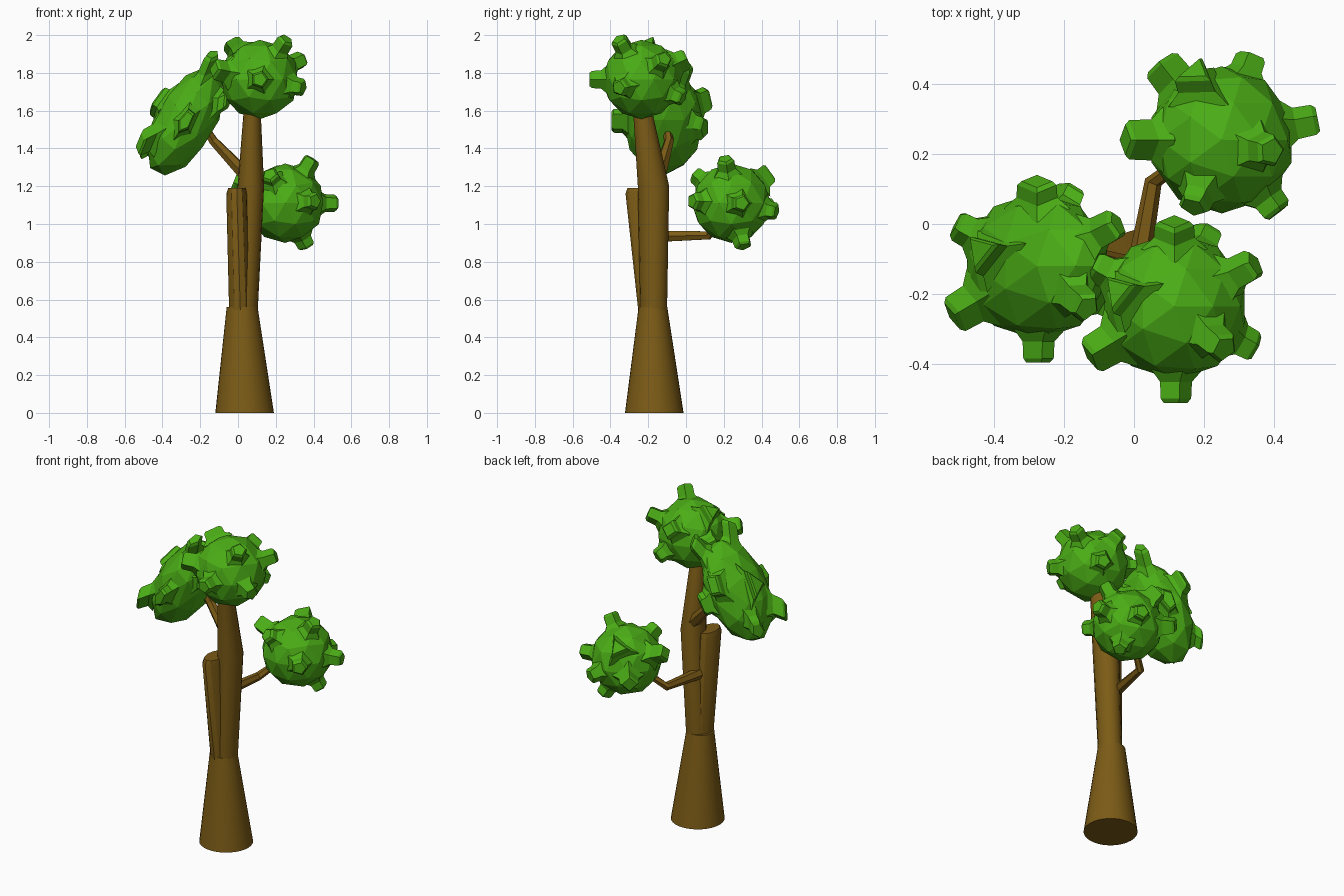
import bpy, bmesh, math
from mathutils import Vector, Matrix

if "Cube" in bpy.data.objects:
    bpy.data.objects.remove(bpy.data.objects["Cube"])


def material(name, color):
    m = bpy.data.materials.new(name)
    m.diffuse_color = color
    m.use_nodes = True
    m.node_tree.nodes["Principled BSDF"].inputs["Base Color"].default_value = m.diffuse_color
    return m


BARK = material("bark", (0.20, 0.105, 0.008, 1))
LEAF = material("leaf", (0.07, 0.42, 0.008, 1))


def finish(bm, name, mat, smooth=False):
    bmesh.ops.recalc_face_normals(bm, faces=bm.faces)
    me = bpy.data.meshes.new(name)
    bm.to_mesh(me)
    bm.free()
    me.materials.append(mat)
    ob = bpy.data.objects.new(name, me)
    bpy.context.collection.objects.link(ob)
    if smooth:
        bpy.context.view_layer.objects.active = ob
        ob.select_set(True)
        bpy.ops.object.shade_smooth_by_angle(angle=math.radians(30))
        ob.select_set(False)
    return ob


def loft(bm, rings):
    """Bridge equal-sized rings of points and cap both ends."""
    vs = [[bm.verts.new(p) for p in r] for r in rings]
    n = len(vs[0])
    for a, b in zip(vs, vs[1:]):
        for i in range(n):
            j = (i + 1) % n
            bm.faces.new((a[i], a[j], b[j], b[i]))
    bm.faces.new(vs[0][::-1])
    bm.faces.new(vs[-1])


def circle(center, rx, ry, n, rot=None):
    rot = rot or Matrix.Identity(3)
    return [Vector(center) + rot @ Vector((rx * math.cos(2 * math.pi * i / n),
                                           ry * math.sin(2 * math.pi * i / n), 0)) for i in range(n)]


def column(name, sections, n=24):
    bm = bmesh.new()
    loft(bm, [circle((x, y, z), rx, ry, n) for x, y, z, rx, ry in sections])
    return finish(bm, name, BARK, True)


def branch(name, points, radii, n=6):
    bm = bmesh.new()
    pts = [Vector(p) for p in points]
    rings = []
    for i, p in enumerate(pts):
        d = pts[min(i + 1, len(pts) - 1)] - pts[max(i - 1, 0)]
        rings.append(circle(p, radii[i], radii[i], n, d.to_track_quat('Z', 'Y').to_matrix()))
    loft(bm, rings)
    return finish(bm, name, BARK)


def foliage(name, center, knobs, shape=None):
    """Faceted ball with stubby bevelled knobs, then stretched by shape."""
    bm = bmesh.new()
    bmesh.ops.create_icosphere(bm, subdivisions=2, radius=0.21)
    for x, y, z, sides in knobs:
        v = Vector((x, y, z))
        tip = max(v.length * 1.1, 0.26)
        d = v.normalized()
        rot = d.to_track_quat('Z', 'Y').to_matrix()
        r = {3: 0.064, 4: 0.056, 5: 0.048}[sides]
        loft(bm, [circle(d * h, r * k, r * k, sides, rot) for h, k in
                  ((0.18, 1.7), (0.215, 1.05), (tip - 0.012, 1.0), (tip, 0.78))])
    m = (shape or Matrix.Identity(3)).to_4x4()
    bmesh.ops.transform(bm, matrix=Matrix.Translation(center) @ m, verts=bm.verts)
    return finish(bm, name, LEAF)


# Trunk: flared foot, main stem and the cut-off side stem
column("trunk_foot", [(0.035, -0.168, 0.0, 0.155, 0.155), (0.022, -0.175, 0.56, 0.082, 0.076)], 32)
column("main_stem", [(0.03, -0.172, 0.45, 0.07, 0.07), (0.068, -0.172, 1.2, 0.07, 0.083),
                     (0.075, -0.23, 1.6, 0.045, 0.05)], 16)
column("side_stem", [(0.015, -0.178, 0.45, 0.06, 0.065), (-0.006, -0.23, 1.16, 0.056, 0.09),
                     (-0.004, -0.228, 1.19, 0.048, 0.082)], 12)

# Branches
branch("left_branch", [(0.07, -0.15, 1.23), (-0.13, -0.09, 1.44), (-0.2, -0.11, 1.55)],
       (0.04, 0.026, 0.022))
branch("back_branch", [(0.01, -0.14, 0.935), (0.055, 0.12, 0.94), (0.14, 0.18, 1.02)],
       (0.034, 0.025, 0.02))

# Foliage: top and left share one knob layout, the left one is sheared
layout = [(0.13, -0.11, 0.195, 5), (0.21, 0.11, 0.10, 5), (0.21, -0.11, -0.04, 5),
          (-0.15, 0.04, 0.18, 3), (-0.22, -0.13, 0.05, 4), (0, -0.25, 0, 5),
          (-0.21, 0.11, 0.02, 5), (0, 0.22, 0.10, 4), (0.09, 0.2, -0.09, 5)]
foliage("top_foliage", (0.115, -0.235, 1.765), layout)
foliage("left_foliage", (-0.277, -0.12, 1.545), layout,
        Matrix(((1, 0, 0), (0, 1, 0), (0.75, 0, 1.15))))
foliage("back_foliage", (0.25, 0.24, 1.11),
        [(0.13, -0.03, 0.215, 5), (0.25, 0.05, 0, 5), (0.105, 0.06, -0.21, 5),
         (0.145, -0.19, 0.01, 5), (-0.075, -0.175, 0.14, 5), (-0.07, 0.18, 0.15, 3),
         (-0.16, 0.2, -0.03, 4), (0.08, 0.215, -0.04, 5), (-0.25, 0, 0.1, 4)])
